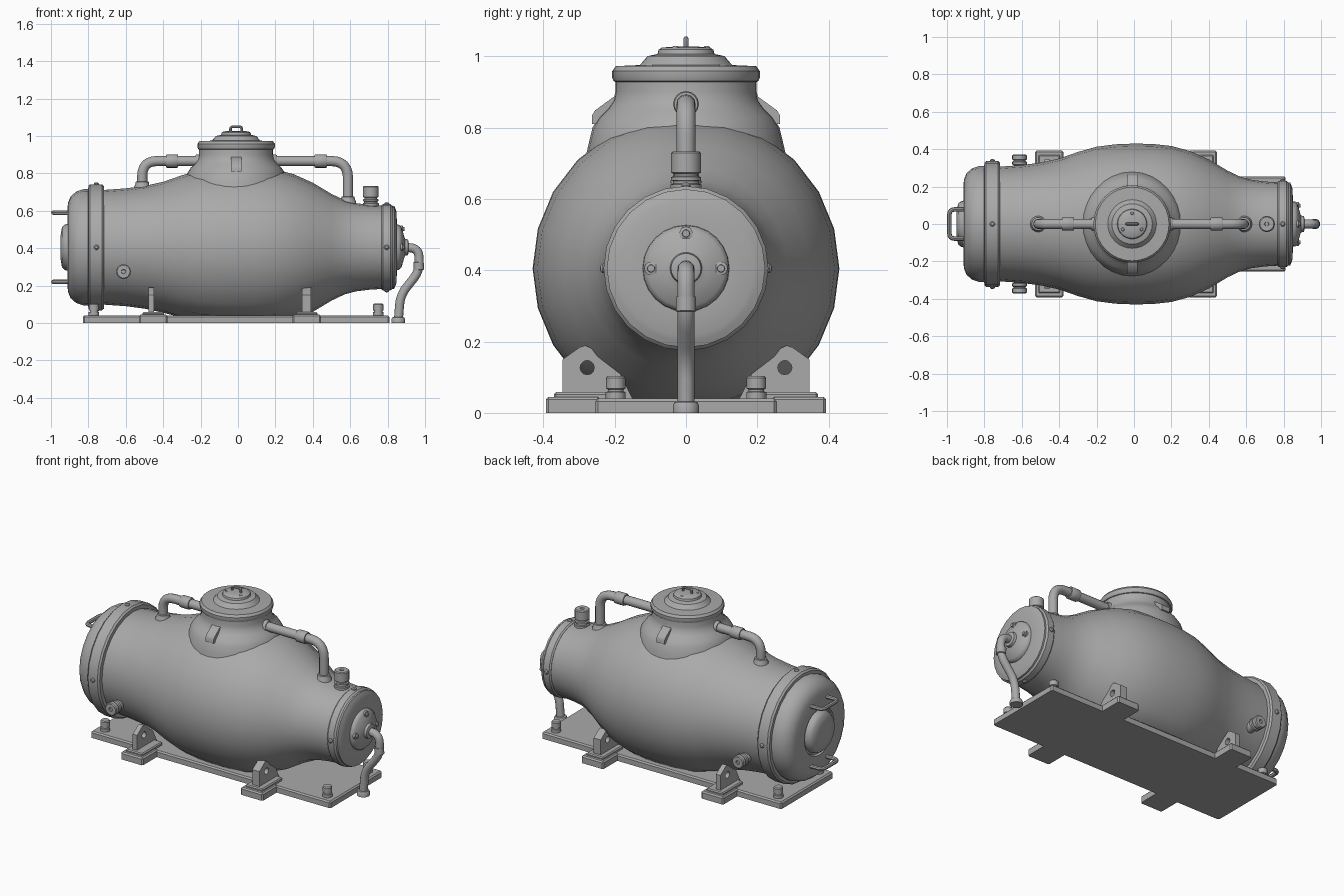
import bpy, bmesh, math
from mathutils import Vector, Matrix

if "Cube" in bpy.data.objects:
    bpy.data.objects.remove(bpy.data.objects["Cube"])

ZC = 0.405  # height of the tank axis
METAL = bpy.data.materials.new("dark_grey_metal")
METAL.diffuse_color = (.4, .4, .4, 1)
METAL.use_nodes = True
METAL.node_tree.nodes["Principled BSDF"].inputs["Base Color"].default_value = METAL.diffuse_color


def add(name, me, angle=35):
    for p in me.polygons:
        p.use_smooth = True
    me.set_sharp_from_angle(angle=math.radians(angle))
    me.materials.append(METAL)
    ob = bpy.data.objects.new(name, me)
    bpy.context.collection.objects.link(ob)
    return ob


def lathe(name, prof, origin=(0, 0, 0), axis=(0, 0, 1), n=24, zmin=None, angle=35):
    """Revolve (radius, height) points about an axis; radius 0 closes an end."""
    bm = bmesh.new()
    q = Vector((0, 0, 1)).rotation_difference(Vector(axis))
    o = Vector(origin)
    rings = []
    for r, h in prof:
        k = 1 if r == 0 else n
        ring = []
        for i in range(k):
            a = 2 * math.pi * i / n
            v = o + q @ Vector((r * math.cos(a), r * math.sin(a), h))
            if zmin is not None:
                v.z = max(v.z, zmin)
            ring.append(bm.verts.new(v))
        rings.append(ring)
    for A, B in zip(rings, rings[1:]):
        for i in range(n):
            j = (i + 1) % n
            vs = [A[i % len(A)], A[j % len(A)], B[j % len(B)], B[i % len(B)]]
            bm.faces.new(list(dict.fromkeys(vs)))
    bmesh.ops.recalc_face_normals(bm, faces=bm.faces)
    me = bpy.data.meshes.new(name)
    bm.to_mesh(me)
    bm.free()
    return add(name, me, angle)


def from_curve(name, cu, matrix=None):
    tmp = bpy.data.objects.new(name + "_curve", cu)
    bpy.context.collection.objects.link(tmp)
    dg = bpy.context.evaluated_depsgraph_get()
    me = bpy.data.meshes.new_from_object(tmp.evaluated_get(dg))
    bpy.data.objects.remove(tmp)
    if matrix:
        me.transform(matrix)
    me.materials.clear()
    return add(name, me)


def spline(cu, pts, cyclic=False):
    s = cu.splines.new('POLY')
    s.points.add(len(pts) - 1)
    for p, c in zip(s.points, pts):
        p.co = (*c, 1) if len(c) == 3 else (*c, 0, 1)
    s.use_cyclic_u = cyclic


def tube(name, pts, r, bend, res=4):
    """Round pipe through points, with rounded corners."""
    P = [Vector(p) for p in pts]
    path = [P[0]]
    for a, b, c in zip(P, P[1:], P[2:]):
        d = min(bend, (a - b).length * .48, (c - b).length * .48)
        s, e = b + (a - b).normalized() * d, b + (c - b).normalized() * d
        for i in range(7):
            t = i / 6
            path.append(s * (1 - t) ** 2 + b * 2 * t * (1 - t) + e * t * t)
    path.append(P[-1])
    cu = bpy.data.curves.new(name, 'CURVE')
    cu.dimensions = '3D'
    cu.bevel_depth, cu.bevel_resolution, cu.use_fill_caps = r, res, True
    spline(cu, [tuple(p) for p in path])
    return from_curve(name, cu)


def plate_yz(name, outline, x, half, side=1, hole=None):
    """Flat plate in the YZ plane with an optional round hole."""
    cu = bpy.data.curves.new(name, 'CURVE')
    cu.dimensions, cu.fill_mode, cu.extrude = '2D', 'BOTH', half
    spline(cu, [(side * y, z) for y, z in outline], True)
    if hole:
        y, z, r = hole
        spline(cu, [(side * y + r * math.cos(i * math.pi / 6), z + r * math.sin(i * math.pi / 6))
                    for i in range(12)], True)
    return from_curve(name, cu, Matrix(((0, 0, 1, x), (1, 0, 0, 0), (0, 1, 0, 0), (0, 0, 0, 1))))


def box(name, x0, x1, y0, y1, z0, z1, bev=.008):
    bm = bmesh.new()
    bmesh.ops.create_cube(bm, size=1)
    for v in bm.verts:
        v.co = ((x0 + x1) / 2 + v.co.x * (x1 - x0), (y0 + y1) / 2 + v.co.y * (y1 - y0),
                (z0 + z1) / 2 + v.co.z * (z1 - z0))
    top = [e for e in bm.edges if max(v.co.z for v in e.verts) > z1 - 1e-5]
    bmesh.ops.bevel(bm, geom=top, offset=bev, segments=1, affect='EDGES')
    me = bpy.data.meshes.new(name)
    bm.to_mesh(me)
    bm.free()
    return add(name, me, 20)


C, X = (0, 0, ZC), (1, 0, 0)

# Tank body, large rear cap and small front flange
lathe("tank_body", [(.305, -.74), (.315, -.6), (.328, -.5), (.35, -.4), (.385, -.3), (.413, -.2),
                    (.426, -.1), (.43, 0), (.428, .1), (.417, .2), (.39, .3), (.345, .4), (.285, .5),
                    (.252, .57), (.236, .63), (.227, .7), (.222, .78)], C, X, zmin=.03, angle=60)
lathe("rear_flange", [(.29, .715), (.328, .717), (.337, .727), (.337, .79), (.328, .80), (.29, .802)], C, (-1, 0, 0))
lathe("rear_cap", [(.31, .79), (.311, .825), (.298, .865), (.272, .895), (.235, .91), (.145, .912),
                   (.138, .90), (.128, .90), (.122, .925), (.108, .941), (.06, .949), (0, .95)], C, (-1, 0, 0), angle=50)
lathe("front_flange", [(.21, .765), (.224, .767), (.231, .775), (.231, .815), (.222, .825), (.222, .835),
                       (.205, .842), (.19, .847), (.13, .85), (0, .85)], C, X)
lathe("front_boss", [(.122, .845), (.12, .862), (.108, .874), (.06, .888), (.045, .893), (.042, .908), (.03, .912),
                     (0, .912)], C, X, angle=45)
for i in range(4):
    a = i * math.pi / 2
    d = Vector((0, math.cos(a), math.sin(a)))
    for nm, x, r in (("rear", -.757, .335), ("front", .795, .229)):
        lathe(nm + "_flange_rivet", [(.014, -.01), (.014, .005), (.008, .011), (0, .012)],
              Vector((x, 0, ZC)) + d * r, d, 10)
    if i < 3:
        lathe("boss_bolt", [(.019, 0), (.019, .012), (.011, .014), (.010, .022), (0, .022)],
              Vector((.868, 0, ZC)) + d * .098, X, 12)
for z in (.59, .22):
    tube("rear_handle", [(-.89, -.078, z), (-.987, -.078, z), (-.987, .078, z), (-.89, .078, z)], .012, .03, 2)

# Neck and lid
N = (-.01, 0, 0)
lathe("neck", [(.285, .70), (.274, .75), (.262, .80), (.243, .83), (.22, .852), (.204, .875), (.198, .90), (.198, .94)],
      N, n=32, angle=60)
lathe("lid", [(.19, .925), (.203, .93), (.207, .94), (.207, .958), (.197, .972), (.13, .975), (.125, .98),
              (.108, 1.0), (.08, 1.006), (.077, 1.018), (.068, 1.024), (.03, 1.027), (0, 1.027)], N, n=32)
tube("lid_handle", [(-.04, 0, 1.01), (-.04, 0, 1.049), (.02, 0, 1.049), (.02, 0, 1.01)], .007, .012, 2)
for i in range(3):
    a = math.pi / 2 + i * 2 * math.pi / 3
    lathe("lid_bolt", [(.012, 1.0), (.012, 1.022), (.007, 1.028), (0, 1.028)],
          (-.01 + .058 * math.cos(a), .058 * math.sin(a), 0), n=10)
for s in (-1, 1):
    plate_yz("neck_lug", [(.18, .89), (.2, .888), (.255, .848), (.263, .835), (.264, .81), (.18, .81)], -.01, .028, s)

# Overhead pipes from neck to tank
for nm, x0, x1, zb, ca, cb in (("rear", -.18, -.512, .70, -.385, -.32), ("front", .16, .588, .62, .41, .475)):
    tube(nm + "_pipe", [(x0, 0, .866), (x1, 0, .866), (x1, 0, zb)], .027, .09)
    lathe(nm + "_pipe_coupling", [(.025, ca), (.033, ca), (.036, ca + .006), (.036, cb - .006), (.033, cb), (.025, cb)],
          (0, 0, .866), X, 16)
    lathe(nm + "_pipe_collar", [(.045, zb), (.043, zb + .03), (.037, zb + .04), (.035, zb + .055), (.025, zb + .057)],
          (x1, 0, 0), n=16)
    s = -1 if x0 < 0 else 1
    lathe(nm + "_neck_collar", [(.036, .16), (.035, .212), (.031, .218), (.025, .218)], (-.01, 0, .866), (s, 0, 0), 16)

# Relief valve on the narrow end
lathe("relief_valve", [(.043, .61), (.043, .64), (.036, .643), (.036, .65), (.042, .652), (.042, .661), (.034, .664),
                       (.034, .67), (.042, .674), (.042, .728), (.037, .733), (.012, .733), (.010, .725), (0, .725)],
      (.71, 0, 0), n=20)

# Drain pipe down to the floor
tube("drain_pipe", [(.87, 0, ZC), (.965, 0, .40), (.972, 0, .28), (.868, 0, .15), (.857, 0, .01)], .024, .055)
lathe("drain_coupling", [(.022, -.022), (.028, -.02), (.028, .02), (.022, .022)], (.966, 0, .305), (-.06, 0, 1), 16)
lathe("drain_foot", [(0, 0), (.037, 0), (.037, .02), (.032, .03), (.022, .032)], (.857, 0, 0), n=16)

# Side ports
for s in (-1, 1):
    lathe("side_port", [(.03, .24), (.03, .315), (.039, .318), (.039, .332), (.033, .336), (.033, .342), (.039, .345),
                        (.039, .366), (.034, .371), (.012, .371), (.010, .363), (0, .363)], (-.612, 0, .275), (0, s, 0), 20)

# Base plate, side feet, lifting lugs and anchor bolts
box("base_plate", -.83, .81, -.255, .255, 0, .04)
for s in (-1, 1):
    for x, half, fx in ((-.463, .015, -.453), (.365, .024, .367)):
        ya, yb = sorted((s * .24, s * .393))
        box("foot", fx - .076, fx + .076, ya, yb, 0, .045)
        ya, yb = sorted((s * .17, s * .37))
        box("foot_pad", fx - .058, fx + .058, ya, yb, .03, .058, .006)
        plate_yz("lifting_lug", [(.346, .04), (.346, .15), (.298, .184), (.282, .189), (.268, .182), (.19, .12), (.15, .04)],
                 x, half, s, (.277, .127, .02))
    for x in (-.77, .75):
        lathe("anchor_bolt", [(.028, .035), (.028, .058), (.022, .06), (.022, .066), (.027, .068), (.027, .098),
                              (.022, .104), (0, .104)], (x, s * .197, 0), n=16)
